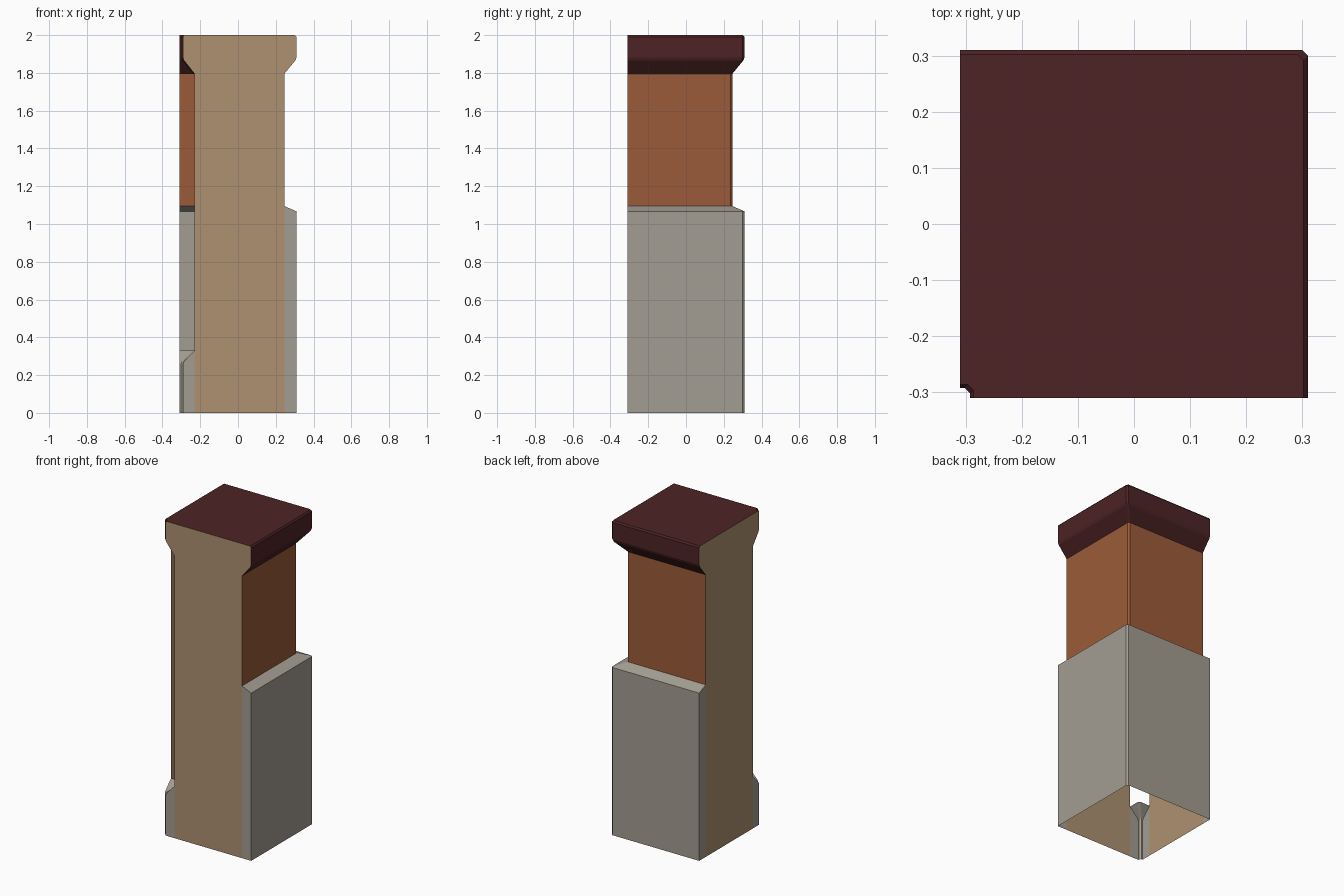
import bpy

if "Cube" in bpy.data.objects:
    bpy.data.objects.remove(bpy.data.objects["Cube"])

H = 0.31    # half width of the post
C = 0.01    # small chamfer on the vertical corner edges


def material(name, rgb):
    m = bpy.data.materials.new(name)
    m.diffuse_color = (*rgb, 1)
    m.use_nodes = True
    m.node_tree.nodes["Principled BSDF"].inputs["Base Color"].default_value = m.diffuse_color
    return m


STONE = material("grey stone", (0.37, 0.34, 0.288))
BRICK = material("orange brick", (0.33, 0.105, 0.041))
TRIM = material("dark red trim", (0.075, 0.017, 0.018))
CORE = material("tan core", (0.42, 0.285, 0.165))


def build(name, verts, faces, mat):
    me = bpy.data.meshes.new(name)
    me.from_pydata(verts, [], faces)
    me.materials.append(mat)
    me.update()
    ob = bpy.data.objects.new(name, me)
    bpy.context.collection.objects.link(ob)
    return ob


def path(d):
    """L-shaped plan line at offset d, with a chamfered corner."""
    return [(-H, d), (d - C, d), (d, d - C), (d, -H)]


def sweep(name, profile, mat, outer):
    """Sweep an (offset, height) profile round the corner."""
    verts = [(x, y, z) for d, z in profile for x, y in path(d)]
    faces = []
    for r in range(len(profile) - 1):
        for i in range(3):
            a = r * 4 + i
            f = (a, a + 1, a + 5, a + 4)
            faces.append(f[::-1] if outer else f)
    build(name, verts, faces, mat)


def end_cap(name, outline, mat):
    """Flat cut face on the front, and its mirror on the left side."""
    n = len(outline)
    build("front_" + name, [(u, -H, z) for u, z in outline], [tuple(range(n))], mat)
    build("left_" + name, [(-H, u, z) for u, z in outline], [tuple(range(n))[::-1]], mat)


# Profiles: outside corner and recessed inside corner
outer_base = [(0.31, 0), (0.31, 1.067), (0.245, 1.095)]
outer_wall = [(0.245, 1.095), (0.245, 1.795)]
outer_trim = [(0.245, 1.795), (0.304, 1.866), (0.31, 1.882), (0.31, 1.99), (0.302, 2.0)]
inner_base = [(-0.292, 0), (-0.292, 0.258), (-0.286, 0.273), (-0.23, 0.33)]
inner_trim = [(-0.23, 1.795), (-0.286, 1.866), (-0.292, 1.882), (-0.292, 1.99), (-0.286, 2.0)]

# Outside walls
sweep("outer_stone_base", outer_base, STONE, True)
sweep("outer_brick_wall", outer_wall, BRICK, True)
sweep("outer_cornice", outer_trim, TRIM, True)

# Inside corner: skirting and cornice, open between them
sweep("inner_skirting", inner_base, STONE, False)
sweep("inner_cornice", inner_trim, TRIM, False)

# Cut end faces: tan core with stone strips beside it
end_cap("core", [(-0.23, 0), (0.245, 0)] + outer_trim + inner_trim[::-1], CORE)
end_cap("outer_stone_strip", [(0.245, 0)] + outer_base, STONE)
end_cap("inner_stone_strip", [(-0.23, 0)] + inner_base[::-1], STONE)

# Top slab
ring = path(outer_trim[-1][0]) + path(inner_trim[-1][0])[::-1]
build("top_slab", [(x, y, 2.0) for x, y in ring], [tuple(range(len(ring)))[::-1]], TRIM)
